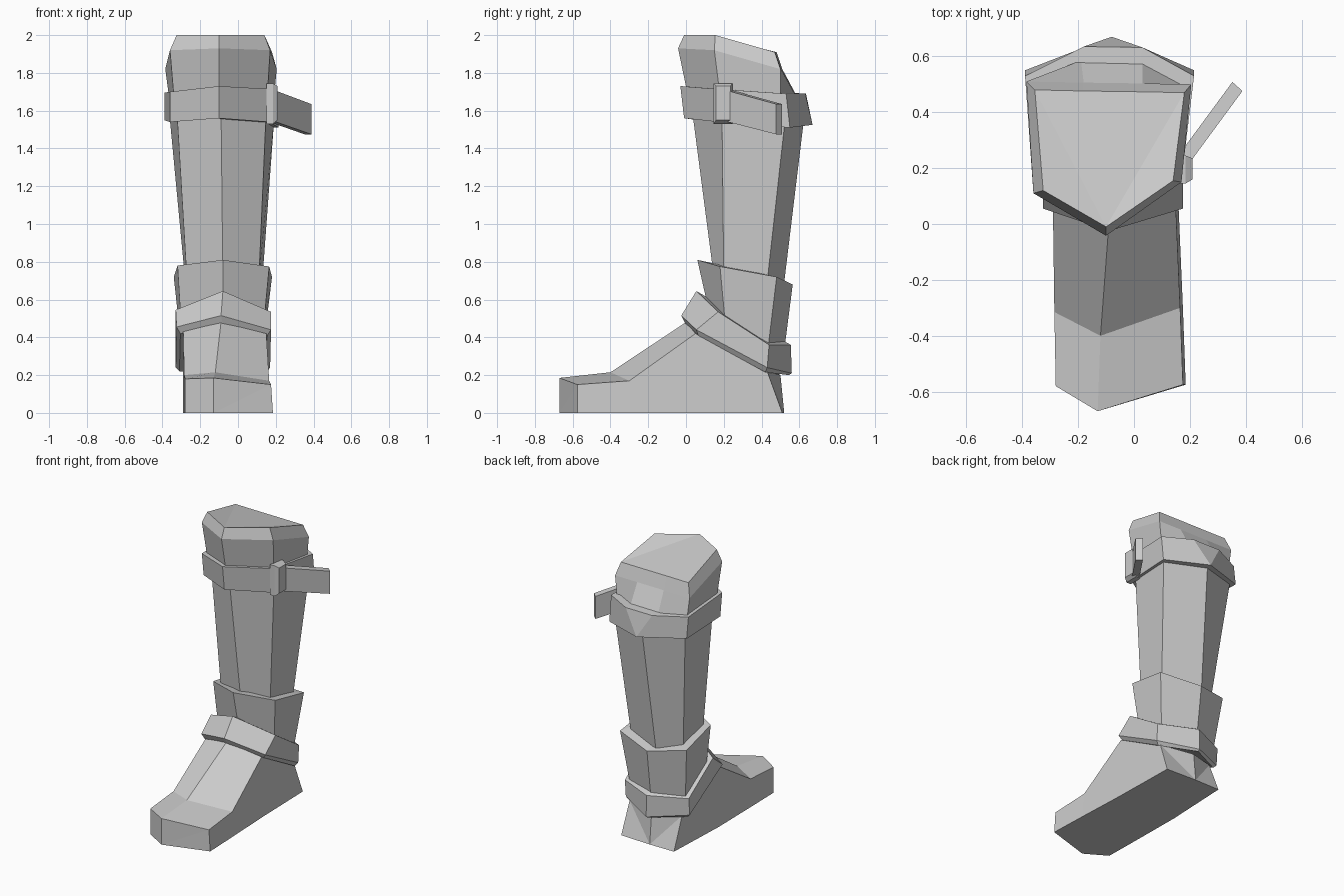
import bpy
import bmesh
from mathutils import Vector

grey = bpy.data.materials.new("boot_grey")
grey.diffuse_color = (0.6, 0.6, 0.6, 1)


def loft(name, *rings):
    """Skin a stack of rings and close both ends with a fan from each first point."""
    bm = bmesh.new()
    loops = [[bm.verts.new(p) for p in r] for r in rings]
    n = len(loops[0])
    for a, b in zip(loops, loops[1:]):
        for i in range(n):
            j = (i + 1) % n
            bm.faces.new((a[i], a[j], b[j], b[i]))
    for end in (loops[0], loops[-1]):
        for i in range(1, n - 1):
            bm.faces.new((end[0], end[i], end[i + 1]))
    bmesh.ops.remove_doubles(bm, verts=bm.verts, dist=0.0005)
    bmesh.ops.recalc_face_normals(bm, faces=bm.faces)
    mesh = bpy.data.meshes.new(name)
    bm.to_mesh(mesh)
    bm.free()
    mesh.materials.append(grey)
    ob = bpy.data.objects.new(name, mesh)
    bpy.context.collection.objects.link(ob)
    return ob


# Rings run: front point, front right, back right, back point(s), back left, front left.

# Foot: sections from toe to heel (centre sole, left sole, left, ridge, right, right sole)
def foot_section(left, ridge, right, sole_y):
    yl, yc, yr = sole_y
    return [(ridge[0], yc, 0), (left[0], yl, 0), left, ridge, right, (right[0] + 0.01, yr, 0)]


loft("foot",
     foot_section((-0.28, -0.58, 0.18), (-0.13, -0.67, 0.185), (0.175, -0.575, 0.15), (-0.58, -0.67, -0.575)),
     foot_section((-0.285, -0.315, 0.2), (-0.12, -0.4, 0.215), (0.165, -0.3, 0.17), (-0.315, -0.4, -0.3)),
     foot_section((-0.29, 0.05, 0.43), (-0.09, 0.0, 0.48), (0.15, 0.05, 0.42), (0.05, 0.05, 0.05)),
     foot_section((-0.27, 0.43, 0.22), (-0.08, 0.5, 0.2), (0.14, 0.43, 0.22), (0.52, 0.52, 0.51)))

# Sloped band around the ankle
loft("ankle_band",
     [(-0.08, 0.0, 0.465), (0.155, 0.065, 0.41), (0.15, 0.42, 0.215), (-0.08, 0.545, 0.2),
      (-0.31, 0.42, 0.22), (-0.305, 0.065, 0.42)],
     [(-0.09, -0.025, 0.515), (0.175, 0.055, 0.44), (0.17, 0.43, 0.24), (-0.08, 0.56, 0.21),
      (-0.33, 0.43, 0.24), (-0.325, 0.055, 0.455)],
     [(-0.08, 0.055, 0.645), (0.175, 0.17, 0.535), (0.17, 0.44, 0.36), (-0.08, 0.555, 0.36),
      (-0.33, 0.44, 0.36), (-0.33, 0.17, 0.545)])

# Flared cuff above the ankle
loft("ankle_cuff",
     [(-0.08, 0.13, 0.5), (0.135, 0.21, 0.45), (0.135, 0.435, 0.35), (-0.09, 0.52, 0.33),
      (-0.3, 0.435, 0.35), (-0.3, 0.21, 0.45)],
     [(-0.08, 0.06, 0.81), (0.165, 0.18, 0.775), (0.18, 0.48, 0.72), (-0.09, 0.565, 0.68),
      (-0.34, 0.48, 0.72), (-0.32, 0.18, 0.78)])

# Shaft
loft("shaft",
     [(-0.08, 0.15, 0.7), (0.11, 0.2, 0.7), (0.125, 0.425, 0.65), (-0.13, 0.515, 0.65),
      (-0.275, 0.425, 0.65), (-0.27, 0.2, 0.7)],
     [(-0.09, 0.03, 1.62), (0.15, 0.19, 1.62), (0.195, 0.53, 1.6), (-0.09, 0.63, 1.6),
      (-0.365, 0.53, 1.6), (-0.325, 0.16, 1.62)])

# Strap round the top of the shaft; the back comes to a point below
loft("calf_strap",
     [(-0.1, -0.01, 1.56), (0.165, 0.17, 1.54), (0.215, 0.55, 1.51), (-0.08, 0.67, 1.525),
      (-0.08, 0.67, 1.525), (-0.39, 0.55, 1.55), (-0.36, 0.13, 1.54)],
     [(-0.1, -0.03, 1.73), (0.17, 0.16, 1.715), (0.215, 0.53, 1.69), (0.03, 0.632, 1.69),
      (-0.18, 0.635, 1.69), (-0.39, 0.53, 1.695), (-0.36, 0.11, 1.7)])

# Top cuff with a bevelled, backward sloping lid
loft("top_cuff",
     [(-0.1, 0.01, 1.68), (0.155, 0.18, 1.68), (0.19, 0.5, 1.67), (0.03, 0.58, 1.68),
      (-0.19, 0.585, 1.68), (-0.365, 0.51, 1.67), (-0.34, 0.14, 1.68)],
     [(-0.1, -0.042, 1.93), (0.17, 0.15, 1.92), (0.205, 0.5, 1.82), (0.03, 0.503, 1.82),
      (-0.18, 0.506, 1.82), (-0.385, 0.51, 1.82), (-0.36, 0.11, 1.92)],
     [(-0.1, -0.01, 2.0), (0.14, 0.155, 2.0), (0.18, 0.47, 1.91), (0.03, 0.473, 1.91),
      (-0.18, 0.476, 1.91), (-0.355, 0.48, 1.91), (-0.325, 0.12, 2.0)])


# Bevelled buckle block
def slab(x, y0, y1, z0, z1):
    return [(x, y0, z0), (x, y1, z0), (x, y1, z1), (x, y0, z1)]


loft("buckle", slab(0.15, 0.145, 0.245, 1.53, 1.745), slab(0.185, 0.145, 0.245, 1.53, 1.745),
     slab(0.21, 0.16, 0.235, 1.55, 1.73))


# Loose strap end sticking out backwards and slightly down
def tail_end(x, y, z0, z1):
    side = Vector((0.018, -0.016, 0))
    low, high = Vector((x, y, z0)), Vector((x, y, z1))
    return [low - side, low + side, high + side, high - side]


loft("strap_end", tail_end(0.17, 0.22, 1.545, 1.71), tail_end(0.37, 0.492, 1.475, 1.635))
